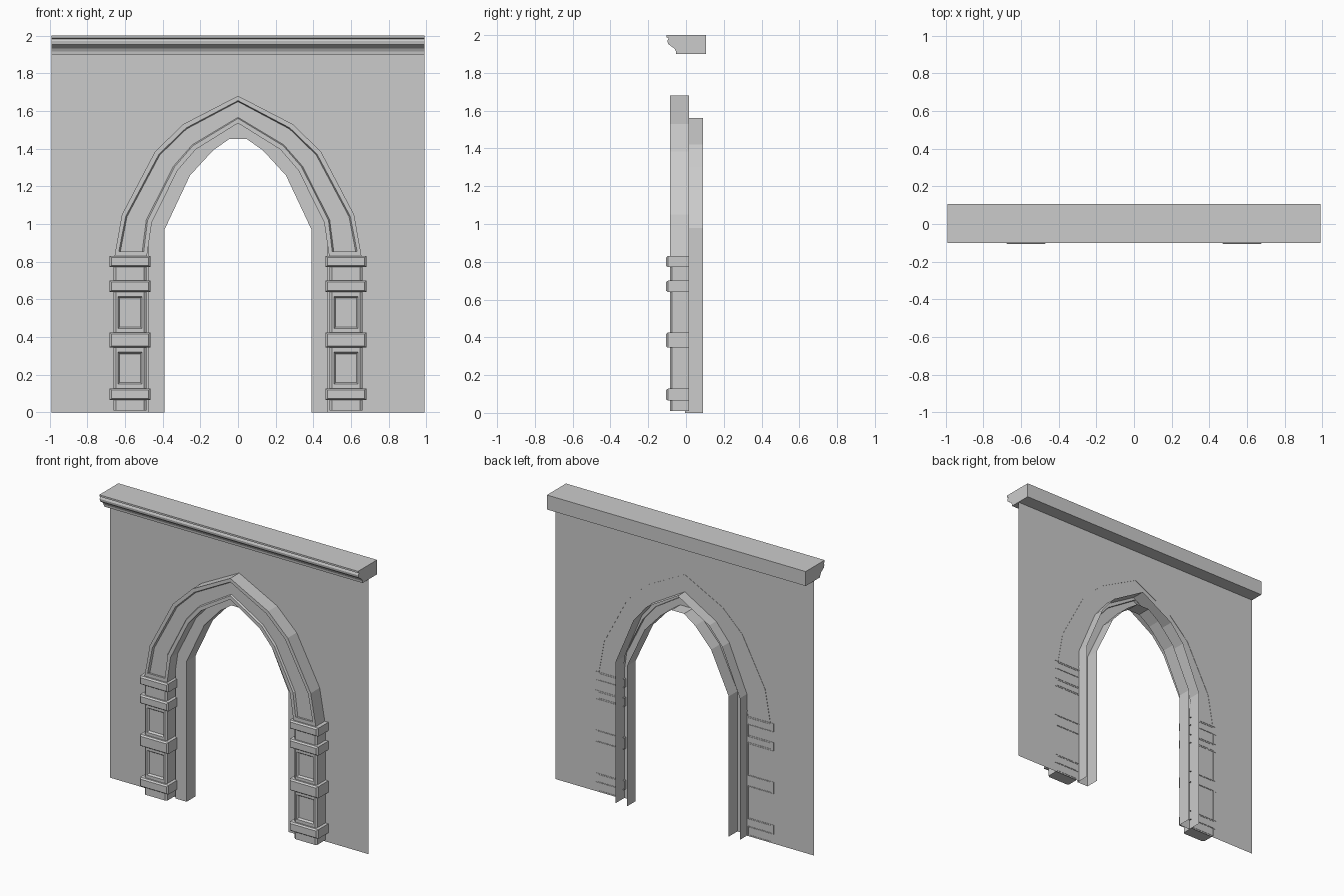
import bpy, bmesh

if "Cube" in bpy.data.objects:
    bpy.data.objects.remove(bpy.data.objects["Cube"])


def loft(name, loops, closed=True, cap=False):
    """Skin a series of equal-length point loops; cap fills the last one with a ladder of quads."""
    bm = bmesh.new()
    rings = [[bm.verts.new(p) for p in lp] for lp in loops]
    n = len(rings[0])
    for a, b in zip(rings, rings[1:]):
        for i in range(n if closed else n - 1):
            j = (i + 1) % n
            bm.faces.new((a[i], a[j], b[j], b[i]))
    if cap:
        r = rings[-1]
        for i in range(n // 2 - 1):
            bm.faces.new((r[i], r[i + 1], r[n - 2 - i], r[n - 1 - i]))
    bmesh.ops.remove_doubles(bm, verts=bm.verts, dist=1e-5)
    bmesh.ops.recalc_face_normals(bm, faces=bm.faces)
    me = bpy.data.meshes.new(name)
    bm.to_mesh(me)
    bm.free()
    ob = bpy.data.objects.new(name, me)
    bpy.context.collection.objects.link(ob)
    return ob


def both(half):
    """Left half path followed by its mirror image."""
    return half + [(-x, z) for x, z in reversed(half)]


def at(path, y):
    return [(x, y, z) for x, z in path]


def rect(cx, hw, z0, z1, y):
    return at([(cx - hw, z0), (cx - hw, z1), (cx + hw, z1), (cx + hw, z0)], y)


BACK, FRONT, RECESS = 0.015, -0.085, -0.072

# Half outlines of the pointed arches (x, z)
opening = both([(-.475, 0), (-.475, .98), (-.34, 1.30), (-.24, 1.42), (0, 1.56)])
reveal_in = both([(-.39, 0), (-.39, .97), (-.255, 1.257), (-.133, 1.39), (-.048, 1.45)])
border = both([(-.99, 0), (-.99, .98), (-.99, 1.30), (-.99, 1.90), (0, 1.90)])
trim_out = both([(-.657, .82), (-.616, 1.05), (-.44, 1.385), (-.29, 1.53), (0, 1.68)])
trim_in = both([(-.485, .82), (-.457, 1.01), (-.32, 1.285), (-.225, 1.395), (0, 1.535)])
pan_out = both([(-.632, .855), (-.596, 1.04), (-.42, 1.37), (-.275, 1.51), (0, 1.655)])
pan_in = both([(-.50, .855), (-.48, 1.02), (-.337, 1.303), (-.24, 1.415), (0, 1.56)])

# Thin wall with the arched opening
loft("wall", [at(border, .013), at(opening, .013)], closed=False)

# Channel-shaped door reveal, open at the back
loft("reveal", [at(opening, .09), at(opening, -.005), at(reveal_in, -.005), at(reveal_in, .09)],
     closed=False)

# Arch moulding with a sunken face
edge = trim_out + trim_in[::-1]
panel = pan_out + pan_in[::-1]
sunk = [(a[0] * .94 + b[0] * .06, a[1] * .94 + b[1] * .06) for a, b in zip(panel, panel[::-1])]
loft("arch_moulding", [at(edge, BACK), at(edge, FRONT), at(panel, FRONT), at(sunk, RECESS)], cap=True)

# Columns: shaft blocks (bottom, top, panel bottom, panel top) and bands
shafts = [(.01, .07, None, None), (.12, .35, .15, .32),
          (.42, .65, .445, .615), (.69, .775, None, None)]
bands = [(.065, .128), (.345, .425), (.64, .70), (.772, .83)]
for side, cx in (("left", -.573), ("right", .573)):
    for z0, z1, p0, p1 in shafts:
        loops = [rect(cx, .087, z0, z1, BACK), rect(cx, .087, z0, z1, FRONT + .01),
                 rect(cx, .075, z0, z1, FRONT)]
        if p0:
            loops += [rect(cx, .064, p0, p1, FRONT),
                      rect(cx, .055, p0 + .009, p1 - .009, RECESS)]
        loft(side + "_column_shaft", loops, cap=True)
    for z0, z1 in bands:
        loft(side + "_column_band",
             [rect(cx, .109, z0, z1, BACK), rect(cx, .109, z0, z1, -.096),
              rect(cx, .099, z0 + .008, z1 - .008, -.107)], cap=True)

# Cornice: moulded profile (y, z) run along x, with end caps
profile = [(.106, 1.90), (.106, 2.0), (-.102, 2.0), (-.102, 1.988), (-.092, 1.983),
           (-.098, 1.970), (-.095, 1.953), (-.080, 1.942), (-.062, 1.930), (-.054, 1.915),
           (-.052, 1.90)]
cornice = loft("cornice", [[(x, y, z) for y, z in profile] for x in (-.99, .99)])
bm = bmesh.new()
bm.from_mesh(cornice.data)
bmesh.ops.holes_fill(bm, edges=[e for e in bm.edges if e.is_boundary])
bmesh.ops.recalc_face_normals(bm, faces=bm.faces)
bm.to_mesh(cornice.data)
bm.free()
